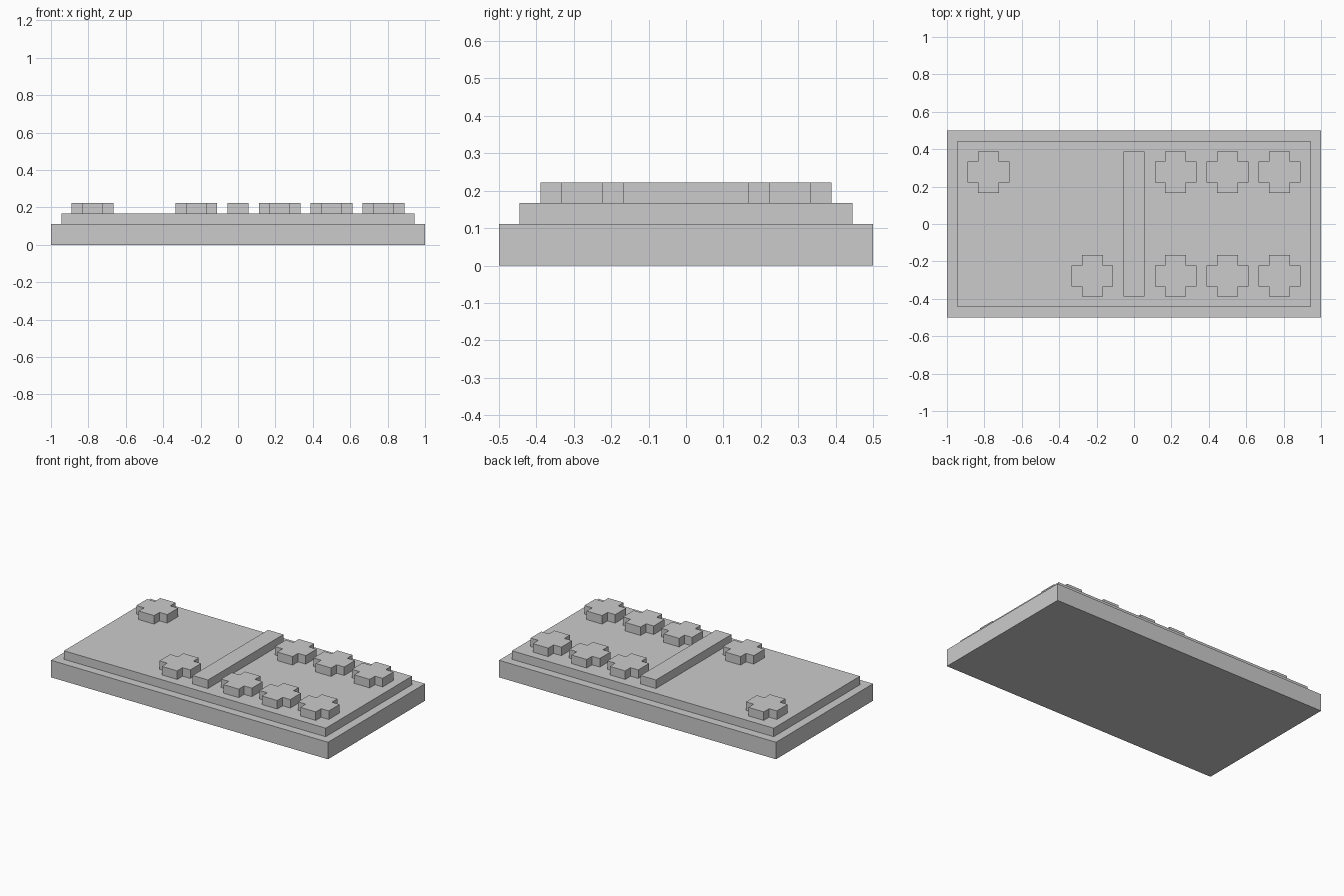
import bpy, bmesh

if "Cube" in bpy.data.objects:
    bpy.data.objects.remove(bpy.data.objects["Cube"])

U = 1 / 18  # modelling unit: the whole tile is 36 x 18 x 4 units


def prism(name, outline, z0, z1, location=(0, 0)):
    """Extrude a flat counter-clockwise outline from z0 up to z1 (all in units)."""
    bm = bmesh.new()
    face = bm.faces.new([bm.verts.new((x * U, y * U, 0)) for x, y in outline])
    top = bmesh.ops.extrude_face_region(bm, geom=[face])["geom"]
    verts = [g for g in top if isinstance(g, bmesh.types.BMVert)]
    bmesh.ops.translate(bm, verts=verts, vec=(0, 0, (z1 - z0) * U))
    bmesh.ops.recalc_face_normals(bm, faces=bm.faces)
    mesh = bpy.data.meshes.new(name)
    bm.to_mesh(mesh)
    bm.free()
    obj = bpy.data.objects.new(name, mesh)
    obj.location = (location[0] * U, location[1] * U, z0 * U)
    bpy.context.collection.objects.link(obj)
    return obj


def rect(w, d):
    return [(-w / 2, -d / 2), (w / 2, -d / 2), (w / 2, d / 2), (-w / 2, d / 2)]


# Stepped tile body
prism("tile_base", rect(36, 18), 0, 2)
prism("tile_face", rect(34, 16), 2, 3)

# Raised divider between the two halves
prism("divider", rect(2, 14), 3, 4)

# Plus-shaped pips: two on the left half, six on the right half
plus = [(-1, -2), (1, -2), (1, -1), (2, -1), (2, 1), (1, 1),
        (1, 2), (-1, 2), (-1, 1), (-2, 1), (-2, -1), (-1, -1)]
pips = [(-14, 5), (-4, -5)] + [(x, y) for x in (4, 9, 14) for y in (-5, 5)]
for i, spot in enumerate(pips, 1):
    prism(f"pip_{i}", plus, 3, 4, spot)
